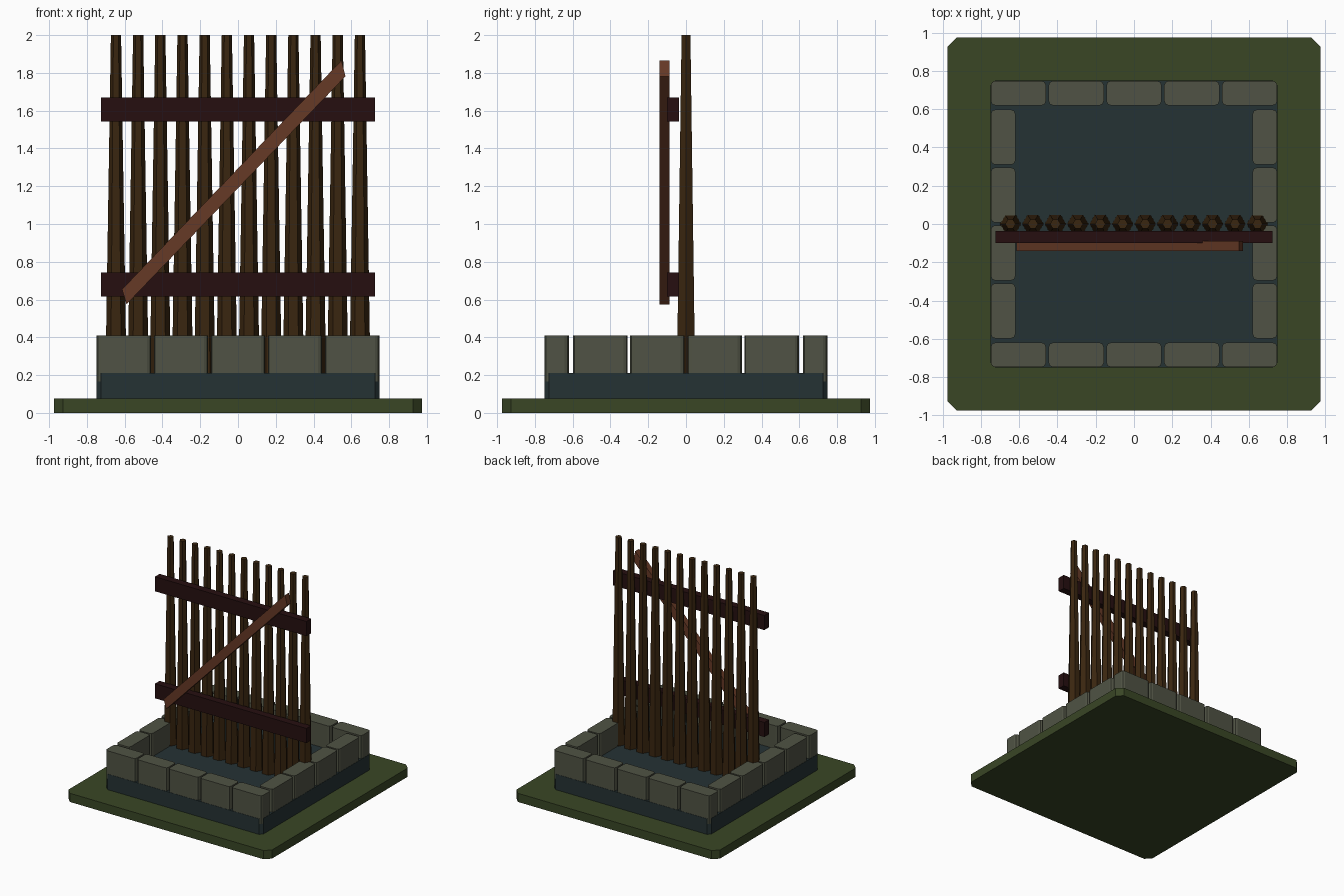
import bpy, bmesh, math

if "Cube" in bpy.data.objects:
    bpy.data.objects.remove(bpy.data.objects["Cube"])


def material(name, rgb):
    m = bpy.data.materials.new(name)
    m.diffuse_color = (*rgb, 1)
    m.use_nodes = True
    m.node_tree.nodes["Principled BSDF"].inputs["Base Color"].default_value = m.diffuse_color
    return m


GRASS = material("grass green", (0.041, 0.061, 0.0185))
STONE = material("grey stone", (0.080, 0.086, 0.058))
SLATE = material("dark slate blue", (0.0185, 0.032, 0.034))
STAKE = material("dark brown wood", (0.042, 0.019, 0.005))
RAIL = material("deep red brown wood", (0.019, 0.0048, 0.005))
BRACE = material("light brown wood", (0.133, 0.041, 0.019))


def loft(name, lower, upper, mat):
    """Solid between two matching outlines."""
    bm = bmesh.new()
    a = [bm.verts.new(p) for p in lower]
    b = [bm.verts.new(p) for p in upper]
    n = len(a)
    bm.faces.new(a[::-1])
    bm.faces.new(b)
    for i in range(n):
        j = (i + 1) % n
        bm.faces.new((a[i], a[j], b[j], b[i]))
    bmesh.ops.recalc_face_normals(bm, faces=bm.faces[:])
    me = bpy.data.meshes.new(name)
    bm.to_mesh(me)
    bm.free()
    me.materials.append(mat)
    ob = bpy.data.objects.new(name, me)
    bpy.context.collection.objects.link(ob)
    return ob


def block(name, x, y, z, mat, corner=0.0, steps=1):
    """Box from (min, max) ranges, with its upright corners cut or rounded."""
    pts = []
    for k, (cx, cy) in enumerate([(x[1], y[1]), (x[0], y[1]), (x[0], y[0]), (x[1], y[0])]):
        if corner == 0:
            pts.append((cx, cy))
            continue
        ix = cx - corner if cx == x[1] else cx + corner
        iy = cy - corner if cy == y[1] else cy + corner
        for s in range(steps + 1):
            t = math.pi / 2 * (k + s / steps)
            pts.append((ix + corner * math.cos(t), iy + corner * math.sin(t)))
    return loft(name, [(*p, z[0]) for p in pts], [(*p, z[1]) for p in pts], mat)


# ground plate and the slab inside the stone border
block("grass_base", (-0.975, 0.975), (-0.975, 0.975), (0, 0.075), GRASS, 0.048)
block("slate_slab", (-0.75, 0.75), (-0.75, 0.75), (0.07, 0.21), SLATE, 0.025)

# stone border: five stones front and back, four on each side
OUT, IN, Z = 0.748, 0.62, (0.165, 0.41)
for side, (lo, hi) in (("front", (-OUT, -IN)), ("back", (IN, OUT))):
    for i in range(5):
        c = (i - 2) * 0.302
        block(f"{side}_stone_{i + 1}", (c - 0.144, c + 0.144), (lo, hi), Z, STONE, 0.022, 2)
for side, (lo, hi) in (("left", (-OUT, -IN)), ("right", (IN, OUT))):
    for i in range(4):
        c = (i - 1.5) * 0.3025
        block(f"{side}_stone_{i + 1}", (lo, hi), (c - 0.144, c + 0.144), Z, STONE, 0.022, 2)


# tapering six-sided stakes
def hexagon(cx, r, z):
    return [(cx + r * math.cos(k * math.pi / 3), r * math.sin(k * math.pi / 3), z)
            for k in range(6)]


for i in range(12):
    cx = -0.646 + i * 0.1174
    loft(f"stake_{i + 1}", hexagon(cx, 0.056, 0.18), hexagon(cx, 0.027, 2.0), STAKE)

# cross rails
for name, z in (("lower_rail", (0.617, 0.743)), ("upper_rail", (1.543, 1.669))):
    block(name, (-0.725, 0.725), (-0.1, -0.036), z, RAIL)

# slanted brace across the front
ends = [(-0.59, 0.575), (0.569, 1.782), (0.548, 1.866), (-0.614, 0.654)]
loft("diagonal_brace", [(x, -0.14, z) for x, z in ends],
     [(x, -0.088, z) for x, z in ends], BRACE)
